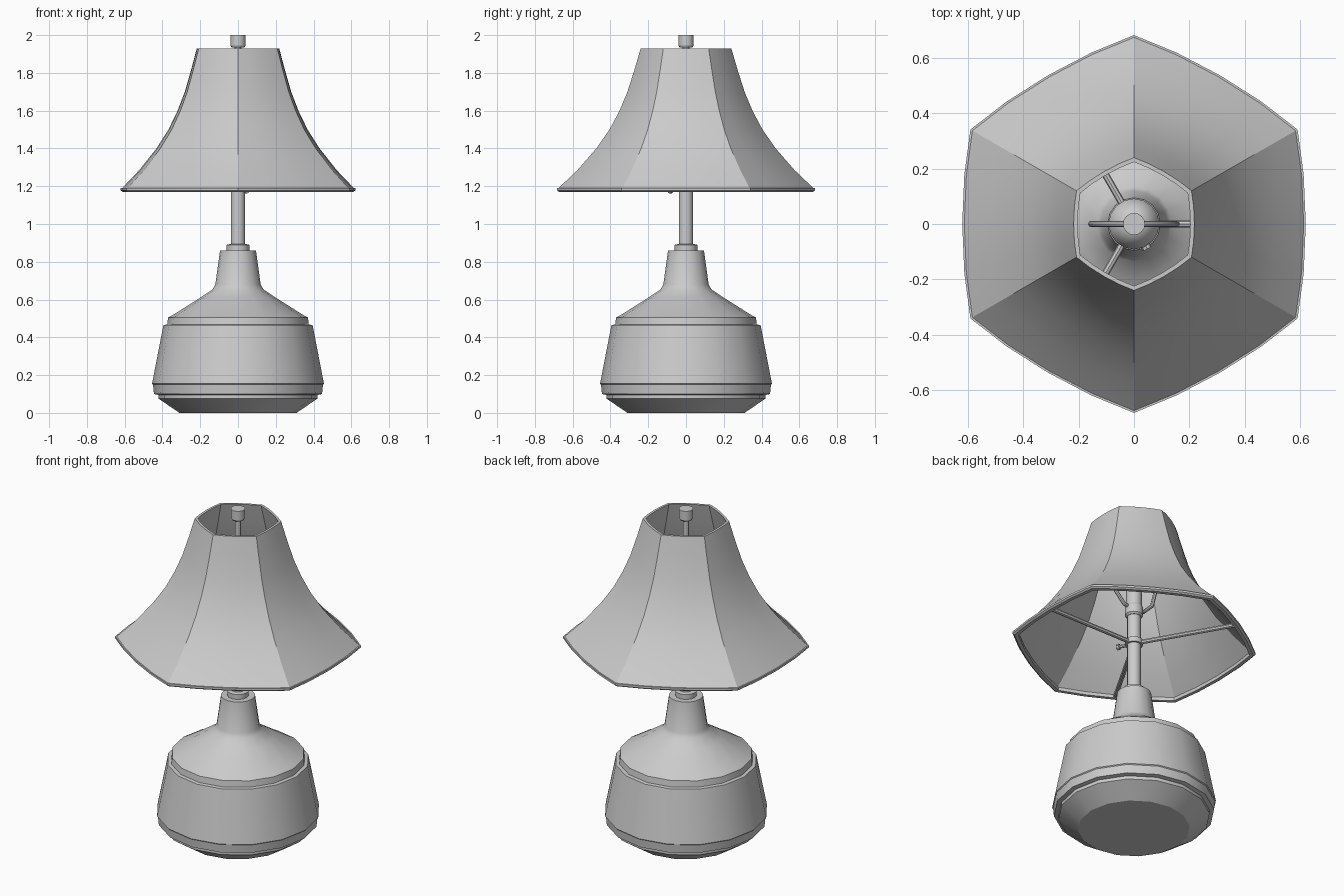
import bpy, bmesh, math
from mathutils import Vector

cube = bpy.data.objects.get("Cube")
if cube:
    bpy.data.objects.remove(cube, do_unlink=True)

GREY = (0.6, 0.6, 0.6, 1)
grey = bpy.data.materials.new("plain grey")
grey.use_nodes = True
grey.diffuse_color = GREY
grey.node_tree.nodes["Principled BSDF"].inputs["Base Color"].default_value = GREY


def finish(name, bm, angle=30):
    bmesh.ops.recalc_face_normals(bm, faces=bm.faces)
    mesh = bpy.data.meshes.new(name)
    bm.to_mesh(mesh)
    bm.free()
    mesh.materials.append(grey)
    ob = bpy.data.objects.new(name, mesh)
    bpy.context.collection.objects.link(ob)
    bpy.ops.object.select_all(action='DESELECT')
    ob.select_set(True)
    bpy.context.view_layer.objects.active = ob
    bpy.ops.object.shade_smooth_by_angle(angle=math.radians(angle))
    return ob


def loft(bm, rings, closed=False):
    loops = [[bm.verts.new(p) for p in ring] for ring in rings]
    pairs = list(zip(loops, loops[1:]))
    if closed:
        pairs.append((loops[-1], loops[0]))
    for a, b in pairs:
        for i in range(len(a)):
            j = (i + 1) % len(a)
            bm.faces.new((a[i], a[j], b[j], b[i]))
    if not closed:
        bm.faces.new(loops[0])
        bm.faces.new(loops[-1])


def lathe(name, profile, sides=16):
    bm = bmesh.new()
    turns = [2 * math.pi * i / sides for i in range(sides)]
    loft(bm, [[(r * math.cos(t), r * math.sin(t), z) for t in turns]
              for r, z in profile])
    return finish(name, bm)


def tube(name, points, radius, sides=8):
    bm = bmesh.new()
    pts = [Vector(p) for p in points]
    rings = []
    for i, p in enumerate(pts):
        way = (pts[min(i + 1, len(pts) - 1)] - pts[max(i - 1, 0)]).normalized()
        side = way.cross(Vector((0, 1, 0))).normalized()
        up = way.cross(side)
        rings.append([p + radius * (side * math.cos(t) + up * math.sin(t))
                      for t in (2 * math.pi * k / sides for k in range(sides))])
    loft(bm, rings)
    return finish(name, bm)


# Turned base, neck and pole
lathe("base_body", [(.31, 0), (.42, .075), (.42, .095), (.445, .1), (.45, .15),
                    (.455, .155), (.395, .465), (.375, .468), (.37, .505),
                    (.35, .515), (.2, .61), (.135, .653), (.12, .68), (.095, .86)])
lathe("neck_collar", [(.06, .85), (.06, .89), (.04, .895)])
lathe("pole", [(.038, .88), (.038, 1.4)])
lathe("socket", [(.04, 1.35), (.05, 1.36), (.05, 1.41), (.044, 1.42), (.044, 1.54)])
lathe("spider_hub", [(.05, 1.17), (.05, 1.2)])

# Bulb
lathe("bulb", [(.04, 1.53), (.05, 1.57), (.077, 1.61), (.092, 1.66),
               (.077, 1.71), (.046, 1.74), (.01, 1.75)])

# Wire harp, threaded stem and finial
harp_half = [(0, 1.4), (.07, 1.41), (.13, 1.47), (.155, 1.57),
             (.135, 1.67), (.085, 1.74), (.03, 1.78), (0, 1.785)]
for label, s in (("left", 1), ("right", -1)):
    tube("harp_" + label, [(s * x, 0, z) for x, z in harp_half], .011)
lathe("finial_stem", [(.018, 1.77), (.018, 1.95)], 12)
lathe("finial", [(.034, 1.935), (.04, 1.945), (.04, 2)])

# Six-sided shade with slightly bowed panels and a thin wall
STEPS = 4


def bowed_hexagon(radius, z):
    ring = []
    for k in range(6):
        a, b = (Vector((math.cos(t), math.sin(t), 0)) * radius
                for t in (math.radians(30 + 60 * k), math.radians(90 + 60 * k)))
        for i in range(STEPS):
            f = i / STEPS
            p = a.lerp(b, f) * (1 + .05 * 4 * f * (1 - f))
            ring.append((p.x, p.y, z))
    return ring


shade_profile = [(.68, 1.185), (.575, 1.285), (.475, 1.4), (.405, 1.5),
                 (.352, 1.6), (.31, 1.7), (.272, 1.82), (.24, 1.93)]
bm = bmesh.new()
outer = [bowed_hexagon(r, z) for r, z in shade_profile]
inner = [bowed_hexagon(r - .016, z) for r, z in reversed(shade_profile)]
loft(bm, outer + inner, closed=True)
finish("shade", bm, 24)

# Trim along the lower rim
bm = bmesh.new()
loft(bm, [bowed_hexagon(r, z) for r, z in
          ((.683, 1.19), (.683, 1.178), (.672, 1.17), (.65, 1.17), (.65, 1.19))],
     closed=True)
finish("shade_rim", bm, 24)

# Three arms carrying the shade, with a clamp screw on the hub
for k in range(3):
    t = 2 * math.pi * k / 3
    tube("spider_arm_%d" % (k + 1),
         [(r * math.cos(t), r * math.sin(t), 1.183) for r in (.03, .59)], .013)
tube("clamp_screw", [(.02, -.04, 1.18), (.042, -.08, 1.18)], .01)
tube("clamp_knob", [(.04, -.076, 1.18), (.048, -.09, 1.18)], .018)
